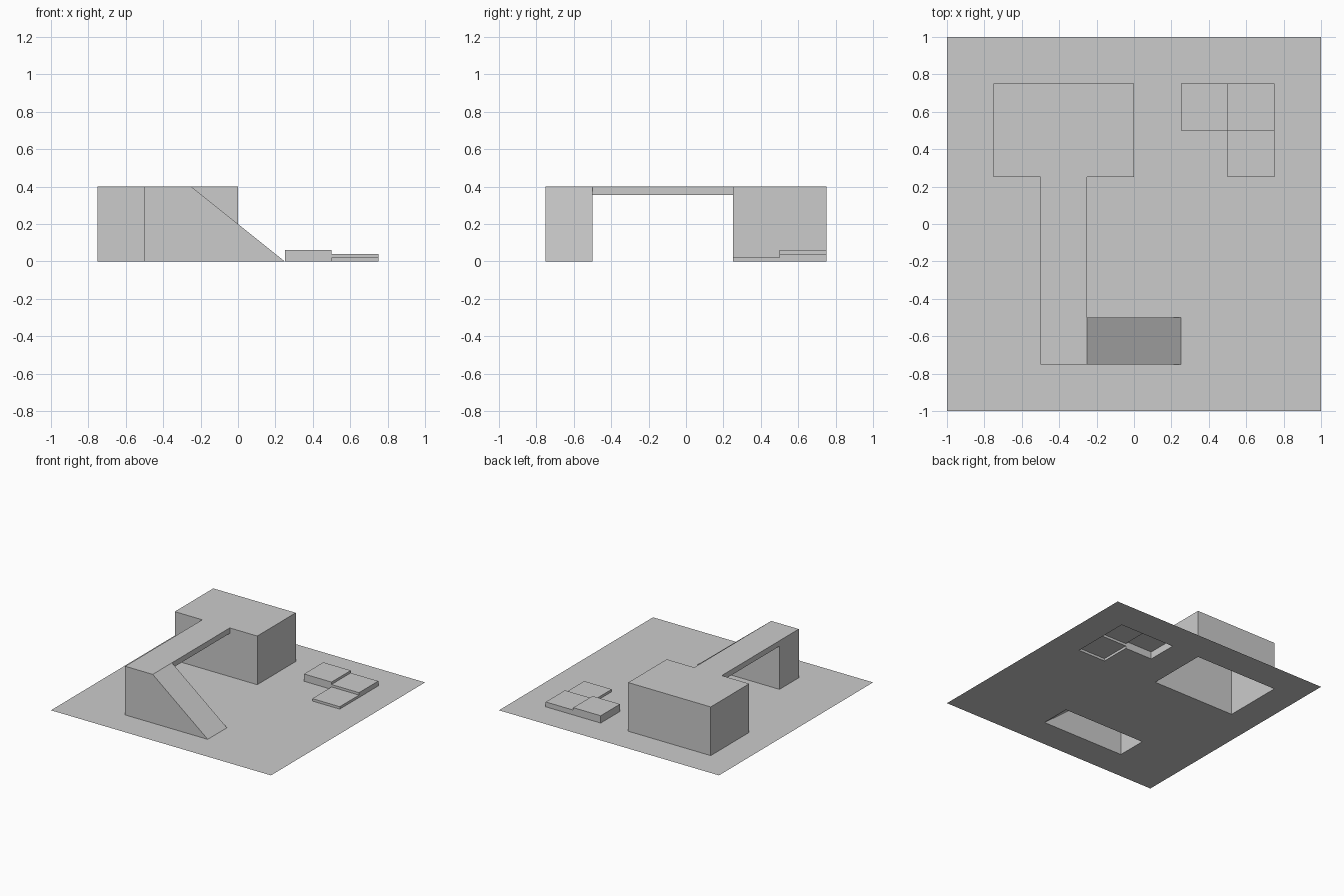
import bpy, bmesh

if "Cube" in bpy.data.objects:
    bpy.data.objects.remove(bpy.data.objects["Cube"])

CELL = 0.25


def finish(name, bm):
    mesh = bpy.data.meshes.new(name)
    bmesh.ops.remove_doubles(bm, verts=bm.verts, dist=1e-5)
    bm.to_mesh(mesh)
    bm.free()
    bpy.context.collection.objects.link(bpy.data.objects.new(name, mesh))


def face(bm, points):
    bm.faces.new([bm.verts.new(p) for p in points])


def open_block(name, x0, x1, y0, y1, top, bases=(0, 0, 0, 0), underside=None):
    """Bottomless box; bases = lower edge of the front, right, back, left walls (None = no wall)."""
    bm = bmesh.new()
    ring = [(x0, y0), (x1, y0), (x1, y1), (x0, y1)]
    face(bm, [(*p, top) for p in ring])
    for i, base in enumerate(bases):
        if base is not None:
            a, b = ring[i], ring[(i + 1) % 4]
            face(bm, [(*a, base), (*b, base), (*b, top), (*a, top)])
    if underside is not None:
        face(bm, [(*p, underside) for p in reversed(ring)])
    finish(name, bm)


# Ground sheet with openings under the hollow solids
footprints = [(-0.75, 0, 0.25, 0.75), (-0.5, 0.25, -0.75, -0.5),
              (0.25, 0.75, 0.5, 0.75), (0.5, 0.75, 0.25, 0.5)]
bm = bmesh.new()
for i in range(8):
    for j in range(8):
        x, y = -1 + i * CELL, -1 + j * CELL
        cx, cy = x + CELL / 2, y + CELL / 2
        if not any(a < cx < b and c < cy < d for a, b, c, d in footprints):
            face(bm, [(x, y, 0), (x + CELL, y, 0),
                      (x + CELL, y + CELL, 0), (x, y + CELL, 0)])
finish("ground", bm)

# Large raised platform
open_block("platform", -0.75, 0, 0.25, 0.75, 0.4)

# Thin bridge from platform to ramp, open at the joined ends
open_block("bridge", -0.5, -0.25, -0.5, 0.25, 0.4,
           bases=(None, 0.355, None, 0.355), underside=0.355)

# Ramp with flat landing, extruded along y without a bottom
profile = [(-0.5, 0), (-0.5, 0.4), (-0.25, 0.4), (0.25, 0)]
front, back = [[(x, y, z) for x, z in profile] for y in (-0.75, -0.5)]
bm = bmesh.new()
face(bm, front[::-1])
face(bm, back)
for i in range(3):
    face(bm, [front[i], front[i + 1], back[i + 1], back[i]])
finish("ramp", bm)

# Three low steps in an L, each sharing a riser with the next
open_block("high_step", 0.25, 0.5, 0.5, 0.75, 0.06, bases=(0, 0.04, 0, 0))
open_block("middle_step", 0.5, 0.75, 0.5, 0.75, 0.04, bases=(0.02, 0, 0, None))
open_block("low_step", 0.5, 0.75, 0.25, 0.5, 0.02, bases=(0, 0, None, 0))
